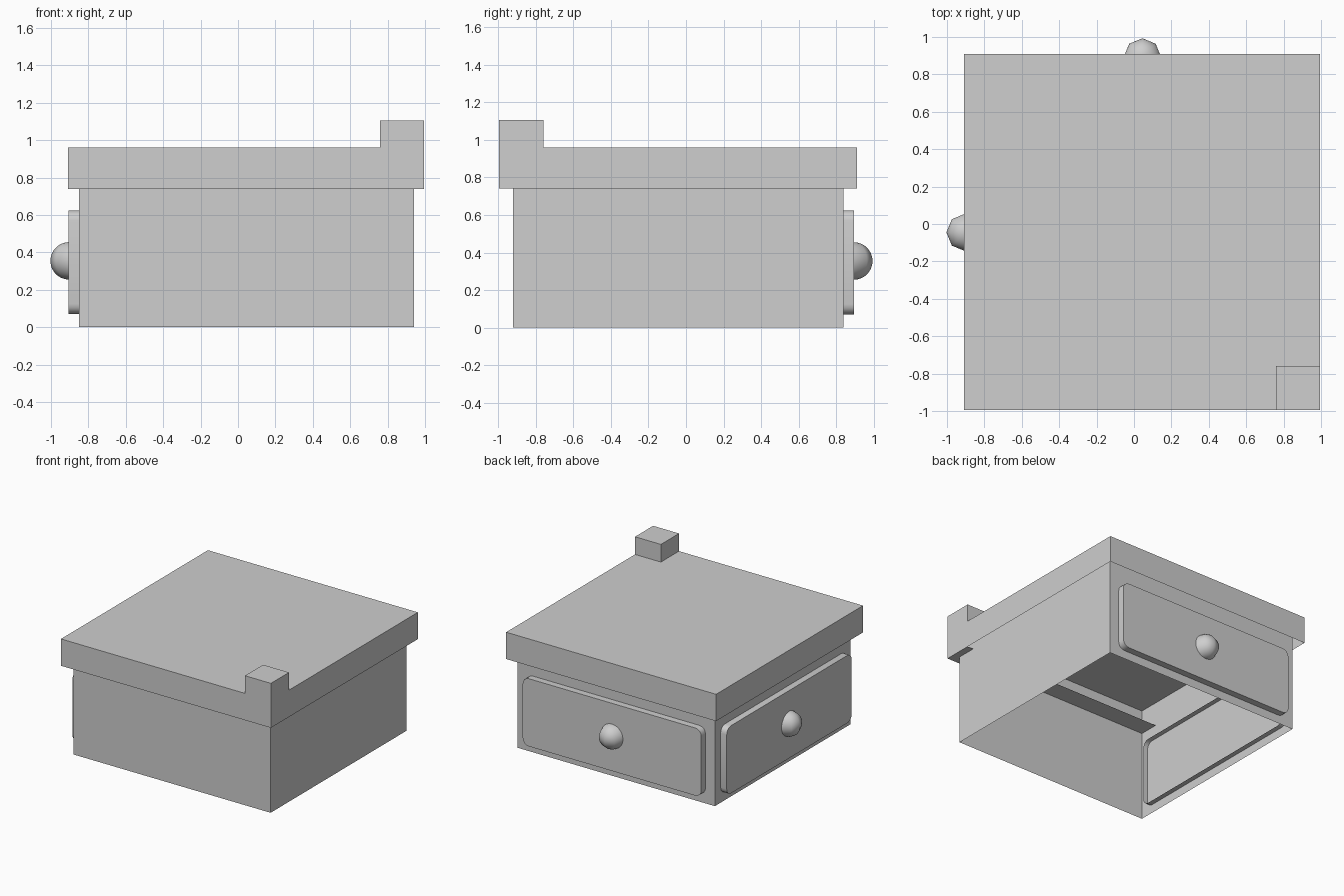
import bpy
import bmesh
import math
from mathutils import Matrix, Vector

old = bpy.data.objects.get("Cube")
if old:
    bpy.data.objects.remove(old, do_unlink=True)

grey = bpy.data.materials.new("plain_grey")
grey.use_nodes = True
grey.diffuse_color = (0.62, 0.62, 0.62, 1)
grey.node_tree.nodes["Principled BSDF"].inputs["Base Color"].default_value = grey.diffuse_color


def finish(bm, name, matrix=None, smooth=None):
    """Turn a bmesh into a named object, smoothed below an angle if asked."""
    mesh = bpy.data.meshes.new(name)
    bm.to_mesh(mesh)
    bm.free()
    mesh.materials.append(grey)
    obj = bpy.data.objects.new(name, mesh)
    bpy.context.collection.objects.link(obj)
    if matrix:
        mesh.transform(matrix)
    if smooth:
        bpy.ops.object.select_all(action="DESELECT")
        obj.select_set(True)
        bpy.context.view_layer.objects.active = obj
        bpy.ops.object.shade_smooth_by_angle(angle=math.radians(smooth))
    return obj


def box(low, high):
    bm = bmesh.new()
    bmesh.ops.create_cube(bm, size=1)
    low, high = Vector(low), Vector(high)
    for v in bm.verts:
        v.co = (low + high) / 2 + v.co * (high - low)
    bm.normal_update()
    return bm


# Cabinet body: hollow, open underneath, its top tucked inside the lid
bm = box((-0.85, -0.92, 0), (0.94, 0.84, 0.935))
bmesh.ops.delete(bm, geom=[f for f in bm.faces if f.normal.z < -0.5], context="FACES")
finish(bm, "cabinet_body")

# Lid: overhanging slab cut along the edges of a raised corner block
bm = box((-0.91, -0.995, 0.74), (0.995, 0.91, 0.96))
for point, normal in (((0.76, 0, 0), (1, 0, 0)), ((0, -0.76, 0), (0, 1, 0))):
    bmesh.ops.bisect_plane(bm, geom=bm.verts[:] + bm.edges[:] + bm.faces[:],
                           plane_co=point, plane_no=normal)
bm.normal_update()
corner = [f for f in bm.faces if f.normal.z > 0.5
          and f.calc_center_median().x > 0.76 and f.calc_center_median().y < -0.76]
raised = bmesh.ops.extrude_face_region(bm, geom=corner)["geom"]
bmesh.ops.translate(bm, vec=(0, 0, 0.145),
                    verts=[g for g in raised if isinstance(g, bmesh.types.BMVert)])
bmesh.ops.delete(bm, geom=[f for f in bm.faces if f in corner], context="FACES_ONLY")
bm.normal_update()
# The underside is closed only along the front strip
under = [f for f in bm.faces if f.normal.z < -0.5 and f.calc_center_median().y > -0.76]
bmesh.ops.delete(bm, geom=under, context="FACES")
finish(bm, "lid")


def drawer_panel(name, matrix):
    """Rounded panel facing local +y, open at the back."""
    half_w, low, high, r, steps = 0.81, 0.07, 0.625, 0.055, 4
    bm = bmesh.new()
    ring = []
    for i, (sx, z) in enumerate(((1, high - r), (-1, high - r), (-1, low + r), (1, low + r))):
        for k in range(steps + 1):
            a = math.pi / 2 * (i + k / steps)
            ring.append(bm.verts.new((sx * (half_w - r) + r * math.cos(a), -0.04,
                                      z + r * math.sin(a))))
    front = bm.faces.new(ring)
    out = bmesh.ops.extrude_face_region(bm, geom=[front])["geom"]
    bmesh.ops.translate(bm, vec=(0, 0.095, 0),
                        verts=[g for g in out if isinstance(g, bmesh.types.BMVert)])
    if front.is_valid:
        bmesh.ops.delete(bm, geom=[front], context="FACES_ONLY")
    bm.normal_update()
    cap = max(bm.faces, key=lambda f: f.calc_center_median().y)
    if cap.normal.y < 0:
        bmesh.ops.reverse_faces(bm, faces=bm.faces[:])
    finish(bm, name, matrix, 35)


def knob(name, matrix):
    """Half ball on the panel face, eight segments around."""
    bm = bmesh.new()
    bmesh.ops.create_uvsphere(bm, u_segments=8, v_segments=24, radius=0.1)
    bmesh.ops.delete(bm, geom=[v for v in bm.verts if v.co.y < -0.01], context="VERTS")
    bmesh.ops.translate(bm, vec=(0, 0.053, 0.355), verts=bm.verts[:])
    finish(bm, name, matrix, 60)


# Drawers on the back and on the right side
for side, place in (
    ("back", Matrix.Translation((0.045, 0.84, 0))),
    ("right", Matrix.Translation((-0.85, -0.045, 0)) @ Matrix.Rotation(math.pi / 2, 4, "Z")),
):
    drawer_panel(side + "_drawer_panel", place)
    knob(side + "_drawer_knob", place)
